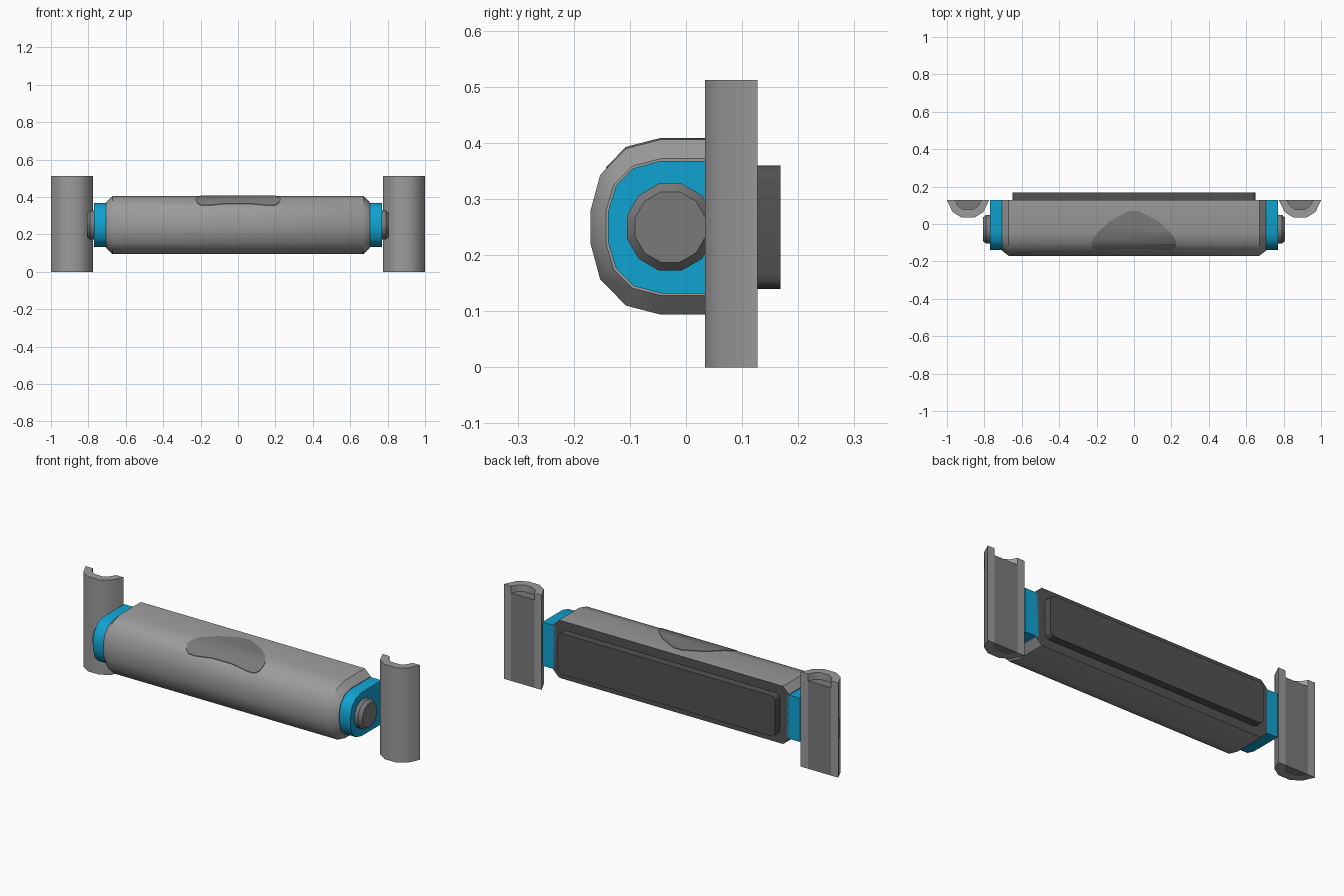
import bpy, bmesh, math

if "Cube" in bpy.data.objects:
    bpy.data.objects.remove(bpy.data.objects["Cube"])


def mat(name, rgb):
    m = bpy.data.materials.new(name)
    m.diffuse_color = (*rgb, 1)
    m.use_nodes = True
    m.node_tree.nodes["Principled BSDF"].inputs["Base Color"].default_value = m.diffuse_color
    return m


LIGHT = mat("light grey", (0.33, 0.33, 0.33))
MID = mat("mid grey", (0.195, 0.195, 0.195))
DARK = mat("dark grey", (0.085, 0.085, 0.085))
BLUE = mat("blue", (0.005, 0.37, 0.65))
ZC = 0.25    # height of the bar's axis
BACK = 0.127  # rear plane


def finish(name, bm, mats, rule=None):
    bmesh.ops.recalc_face_normals(bm, faces=bm.faces)
    bm.normal_update()
    for f in bm.faces:
        f.material_index = rule(f) if rule else 0
    me = bpy.data.meshes.new(name)
    bm.to_mesh(me)
    bm.free()
    ob = bpy.data.objects.new(name, me)
    bpy.context.collection.objects.link(ob)
    for m in mats:
        me.materials.append(m)
    bpy.ops.object.select_all(action='DESELECT')
    ob.select_set(True)
    bpy.context.view_layer.objects.active = ob
    bpy.ops.object.shade_smooth_by_angle(angle=math.radians(38))
    return ob


def loft(rings):
    """Closed solid through a list of equal-length 3D rings."""
    bm = bmesh.new()
    vs = [[bm.verts.new(p) for p in r] for r in rings]
    n = len(vs[0])
    for a, b in zip(vs, vs[1:]):
        for i in range(n):
            bm.faces.new((a[i], a[(i + 1) % n], b[(i + 1) % n], b[i]))
    bm.faces.new(vs[0])
    bm.faces.new(vs[-1])
    return bm


def ring(prof, x):
    return [(x, y, ZC + h) for y, h in prof]


def d_shape(half):
    pts = [(BACK, half[0][1])] + half
    return pts + [(y, -h) for y, h in reversed(pts)]


def circle(r):
    return [(-0.028 + r * math.cos(a), r * math.sin(a))
            for a in (math.radians(15 + 30 * i) for i in range(12))]


# main bar: D-shaped section, chamfered ends, dark rear face
arc = [(-0.045, 0.156), (-0.107, 0.14), (-0.153, 0.093), (-0.17, 0.03)]
outer = d_shape(arc)
small = d_shape([(-0.045, 0.122), (-0.095, 0.109), (-0.129, 0.075), (-0.143, 0.028)])
finish("main_bar", loft([ring(small, -0.705), ring(outer, -0.67),
                         ring(outer, 0.67), ring(small, 0.705)]),
       [LIGHT, DARK], lambda f: 1 if f.normal.y > 0.9 else 0)

# blue collars and end pins
collar = d_shape([(-0.045, 0.118), (-0.093, 0.105), (-0.125, 0.073), (-0.139, 0.027)])
for side, s in (("left", -1), ("right", 1)):
    finish(side + "_collar", loft([ring(collar, s * 0.69), ring(collar, s * 0.77)]), [BLUE])
    finish(side + "_end_pin", loft([ring(circle(0.08), s * 0.75), ring(circle(0.08), s * 0.79),
                                    ring(circle(0.065), s * 0.808)]), [MID])

# rear plate with rounded corners
corner = []
for cx, cz, a0 in ((1, 1, 0), (-1, 1, 90), (-1, -1, 180), (1, -1, 270)):
    for k in range(4):
        a = math.radians(a0 + 30 * k)
        corner.append((cx * 0.625 + 0.025 * math.cos(a), ZC + cz * 0.085 + 0.025 * math.sin(a)))
finish("rear_plate", loft([[(x, y, z) for x, z in corner] for y in (0.12, 0.168)]), [DARK])

# darker patch following the top and upper front of the bar
half = [(0.025, 0.07), (0.06, 0.052), (0.13, 0.015), (0.19, -0.04), (0.22, -0.08),
        (0.228, -0.107), (0.22, -0.128), (0.2, -0.141), (0.16, -0.143), (0.06, -0.133)]
bm = bmesh.new()
bm.faces.new([bm.verts.new((x, y, 0)) for x, y in half + [(-x, y) for x, y in reversed(half)]])
for y in (-0.045, -0.107):
    bmesh.ops.bisect_plane(bm, geom=bm.verts[:] + bm.edges[:] + bm.faces[:],
                           plane_co=(0, y, 0), plane_no=(0, 1, 0))
for v in bm.verts:
    v.co.z = ZC + arc[0][1]
    for (y0, h0), (y1, h1) in zip(arc, arc[1:]):
        if y1 <= v.co.y < y0:
            v.co.z = ZC + h0 + (h1 - h0) * (v.co.y - y0) / (y1 - y0)
    v.co.z += 0.003
low = bmesh.ops.extrude_face_region(bm, geom=bm.faces[:])["geom"]
for v in low:
    if isinstance(v, bmesh.types.BMVert):
        v.co.z -= 0.007
finish("top_patch", bm, [MID])

# upright rails: light C-shaped shell with a darker core sunk below the top
shell_half = [(0.1125, BACK), (0.083, 0.065), (0.035, 0.034)]
core_half = [(0.07, BACK), (0.052, 0.095), (0.025, 0.077)]


def mirrored(h):
    return h + [(-x, y) for x, y in reversed(h)]


for side, s in (("left", -1), ("right", 1)):
    cx = s * 0.8875
    shell = mirrored(shell_half) + mirrored(core_half)[::-1]
    finish(side + "_rail_shell",
           loft([[(cx + x, y, z) for x, y in shell] for z in (0, 0.512)]), [LIGHT])
    finish(side + "_rail_core",
           loft([[(cx + x, y, z) for x, y in mirrored(core_half)] for z in (0, 0.475)]), [MID])
